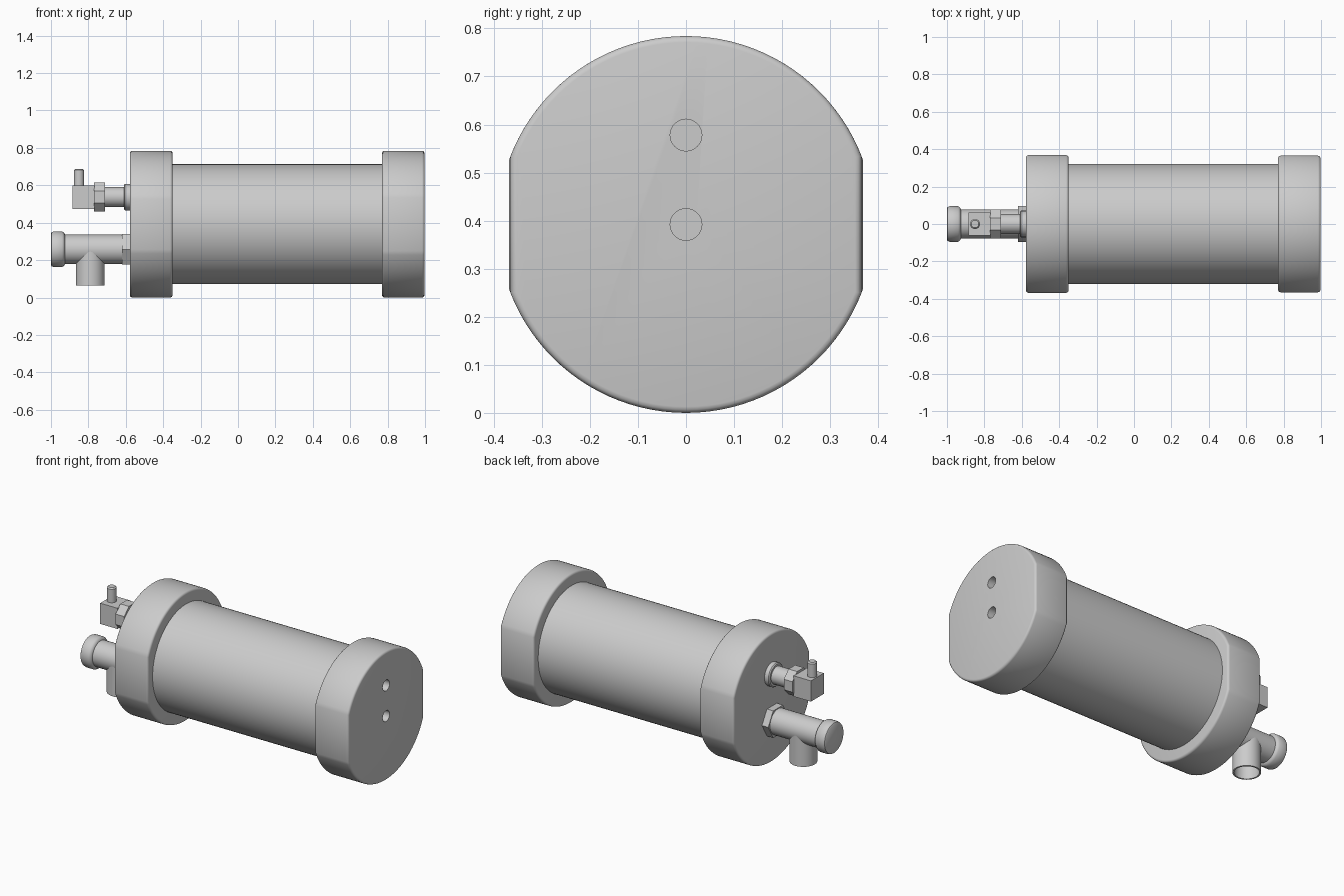
import bpy, bmesh
from math import sin, cos, asin, pi, radians
from mathutils import Matrix

if "Cube" in bpy.data.objects:
    bpy.data.objects.remove(bpy.data.objects["Cube"])

CZ = 0.394          # axis height of the main canister


def finish(name, bm):
    bmesh.ops.recalc_face_normals(bm, faces=bm.faces)
    me = bpy.data.meshes.new(name)
    bm.to_mesh(me)
    bm.free()
    ob = bpy.data.objects.new(name, me)
    bpy.context.collection.objects.link(ob)
    smooth(ob)
    return ob


def smooth(ob):
    bpy.ops.object.select_all(action='DESELECT')
    ob.select_set(True)
    bpy.context.view_layer.objects.active = ob
    bpy.ops.object.shade_smooth_by_angle(angle=radians(35))


def lathe(name, profile, matrix, sides=48, turn=0.0):
    """Revolve (distance, radius) points around the local x axis, closing both ends."""
    bm = bmesh.new()
    rings = [[bm.verts.new((d, r * cos(turn + 2 * pi * i / sides), r * sin(turn + 2 * pi * i / sides)))
              for i in range(sides)] for d, r in profile]
    for a, b in zip(rings, rings[1:]):
        for i in range(sides):
            j = (i + 1) % sides
            bm.faces.new((a[i], a[j], b[j], b[i]))
    bm.faces.new(rings[0])
    bm.faces.new(rings[-1])
    bm.transform(matrix)
    return finish(name, bm)


def along_x(z):
    return Matrix.Translation((0, 0, z))


def along_z(x):
    return Matrix.Translation((x, 0, 0)) @ Matrix.Rotation(-pi / 2, 4, 'Y')


def end_cap(name, x0, x1, flat):
    """Round cap with two side flats and softened rims."""
    r, n = 0.392, 40
    a = asin((flat ** 2 and (r * r - flat * flat) ** 0.5) / r)
    half = [(r * cos(a + (pi - 2 * a) * i / n), r * sin(a + (pi - 2 * a) * i / n)) for i in range(n + 1)]
    outline = half + [(-y, -z) for y, z in half]
    bm = bmesh.new()
    face = bm.faces.new([bm.verts.new((x0, y, CZ + z)) for y, z in outline])
    ext = bmesh.ops.extrude_face_region(bm, geom=[face], use_keep_orig=True)
    verts = [g for g in ext['geom'] if isinstance(g, bmesh.types.BMVert)]
    bmesh.ops.translate(bm, verts=verts, vec=(x1 - x0, 0, 0))
    bmesh.ops.recalc_face_normals(bm, faces=bm.faces)
    rims = [e for e in bm.edges if abs(e.verts[0].co.x - e.verts[1].co.x) < 1e-5]
    bmesh.ops.bevel(bm, geom=rims, offset=0.013, segments=3, profile=0.5, affect='EDGES')
    return finish(name, bm)


# Canister and end caps
lathe("canister_tube", [(-0.37, 0.321), (0.79, 0.321)], along_x(CZ), sides=96)
end_cap("left_end_cap", -0.578, -0.35, 0.368)
right_cap = end_cap("right_end_cap", 0.77, 0.997, 0.365)

# Two blind port holes in the right cap
for z in (CZ, 0.58):
    cutter = lathe("port_cutter", [(0.93, 0.033), (1.05, 0.033)], along_x(z), sides=32)
    cutter.hide_render = True
    mod = right_cap.modifiers.new("port", 'BOOLEAN')
    mod.operation, mod.solver, mod.object = 'DIFFERENCE', 'EXACT', cutter
    bpy.context.view_layer.objects.active = right_cap
    bpy.ops.object.modifier_apply(modifier=mod.name)
    bpy.data.objects.remove(cutter)
smooth(right_cap)

# Upper valve: flange, neck, nut, square body and stem
VZ = 0.539
lathe("valve_flange", [(-0.57, 0.071), (-0.604, 0.071), (-0.61, 0.065)], along_x(VZ))
lathe("valve_neck", [(-0.60, 0.053), (-0.72, 0.053)], along_x(VZ))
lathe("valve_nut", [(-0.712, 0.083), (-0.77, 0.083)], along_x(VZ), sides=8, turn=pi / 8)
bm = bmesh.new()
bmesh.ops.create_cube(bm, size=1, matrix=Matrix.Translation((-0.826, 0, 0.538))
                      @ Matrix.Diagonal((0.116, 0.124, 0.126, 1)))
finish("valve_body", bm)
lathe("valve_stem", [(0.59, 0.027), (0.683, 0.027), (0.69, 0.02)], along_z(-0.85), sides=32)

# Lower drain tee: nut, run, end cap and downward open branch
DZ = 0.26
lathe("drain_nut", [(-0.57, 0.095), (-0.62, 0.095)], along_x(DZ), sides=6)
lathe("drain_pipe", [(-0.575, 0.078), (-0.95, 0.078)], along_x(DZ))
lathe("drain_plug", [(-0.925, 0.078), (-0.93, 0.088), (-0.94, 0.095), (-0.985, 0.095),
                     (-0.996, 0.091), (-1.0, 0.085)], along_x(DZ))
lathe("drain_outlet", [(DZ, 0.077), (0.065, 0.077), (0.065, 0.068), (0.2, 0.068)], along_z(-0.79))

# Rest the lowest point on the ground
low = min((o.matrix_world @ v.co).z for o in bpy.data.objects for v in o.data.vertices)
for o in bpy.data.objects:
    o.location.z -= low
